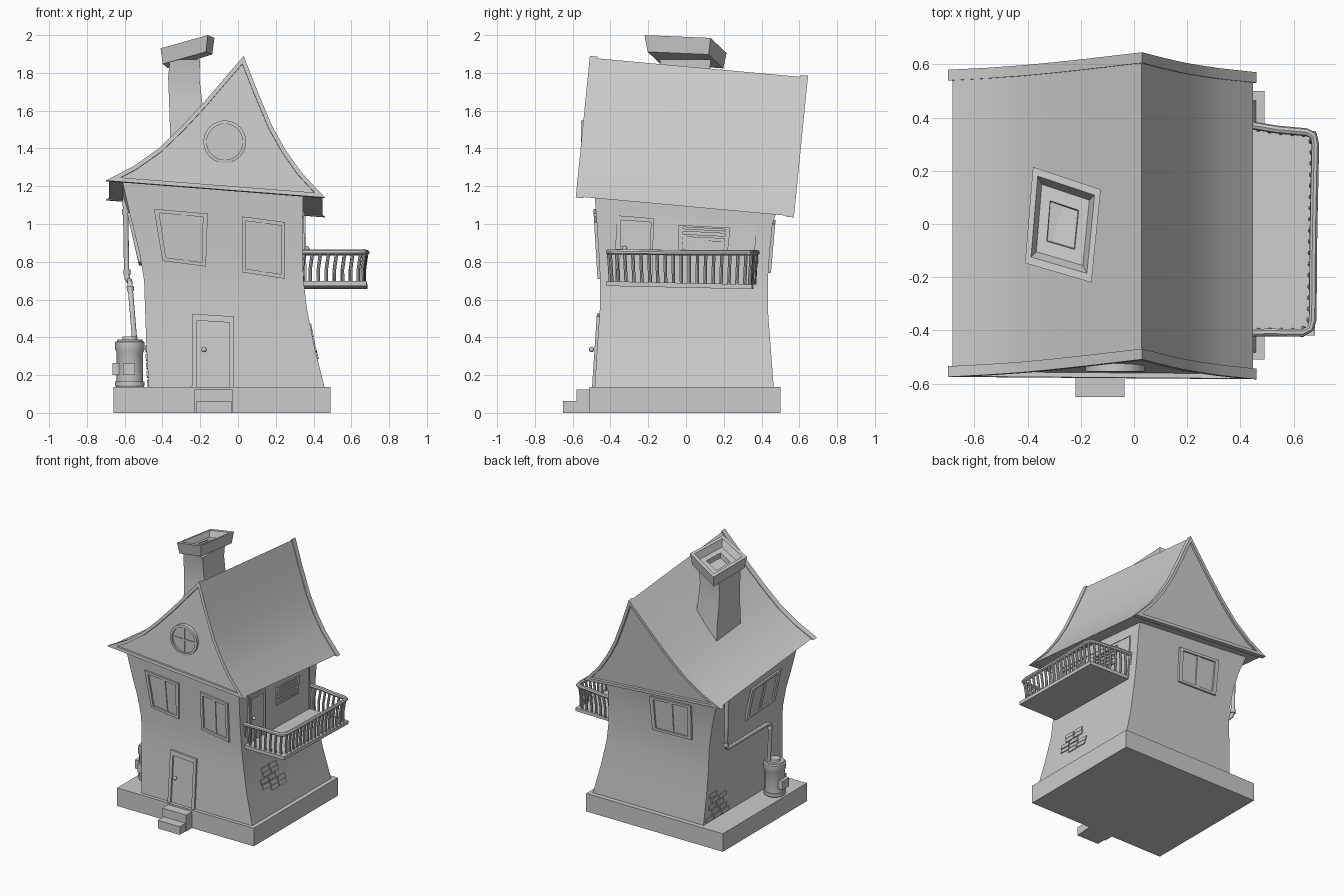
import bpy, bmesh, math
from mathutils import Vector as V

if "Cube" in bpy.data.objects:
    bpy.data.objects.remove(bpy.data.objects["Cube"])


def finish(bm, name, smooth=None):
    bmesh.ops.recalc_face_normals(bm, faces=bm.faces)
    me = bpy.data.meshes.new(name)
    bm.to_mesh(me)
    bm.free()
    ob = bpy.data.objects.new(name, me)
    bpy.context.collection.objects.link(ob)
    if smooth:
        bpy.ops.object.select_all(action='DESELECT')
        ob.select_set(True)
        bpy.context.view_layer.objects.active = ob
        bpy.ops.object.shade_smooth_by_angle(angle=math.radians(smooth))
    return ob


def loft(bm, rings, close=False):
    """Skin equal-length rings; cap the ends, or join last to first."""
    rs = [[bm.verts.new(p) for p in r] for r in rings]
    n = len(rs[0])
    pairs = list(zip(rs, rs[1:])) + ([(rs[-1], rs[0])] if close else [])
    for a, b in pairs:
        for i in range(n):
            j = (i + 1) % n
            bm.faces.new((a[i], a[j], b[j], b[i]))
    if not close:
        bm.faces.new(rs[0][::-1])
        bm.faces.new(rs[-1])


def box(bm, x0, x1, y0, y1, z0, z1):
    loft(bm, [[(x0, y0, z), (x1, y0, z), (x1, y1, z), (x0, y1, z)] for z in (z0, z1)])


def tube(bm, pts, r, n=8):
    pts = [V(p) for p in pts]
    rings, ref = [], None
    for i, p in enumerate(pts):
        t = (pts[min(i + 1, len(pts) - 1)] - pts[max(i - 1, 0)]).normalized()
        if ref is None:
            ref = t.orthogonal()
        ref = (ref - t * ref.dot(t)).normalized()
        s = t.cross(ref)
        rings.append([p + r * (math.cos(a) * ref + math.sin(a) * s)
                      for a in (2 * math.pi * k / n for k in range(n))])
    loft(bm, rings)


def lathe(bm, c, prof, n=20):
    loft(bm, [[(c[0] + r * math.cos(2 * math.pi * k / n), c[1] + r * math.sin(2 * math.pi * k / n), z)
               for k in range(n)] for r, z in prof])


# plinth and steps
bm = bmesh.new()
box(bm, -.66, .49, -.51, .5, 0, .137)
finish(bm, "plinth")
bm = bmesh.new()
box(bm, -.23, -.03, -.58, -.48, 0, .125)
box(bm, -.22, -.035, -.65, -.57, 0, .062)
finish(bm, "front_steps")

# crooked walls: z, x min, x max, y min, y max
LV = [(.13, -.472, .46, -.484, .465), (.35, -.485, .405, -.47, .448), (.55, -.492, .365, -.456, .433),
      (.7, -.497, .347, -.454, .433), (.85, -.522, .342, -.462, .443), (1., -.56, .342, -.472, .458),
      (1.25, -.615, .345, -.485, .482)]


def soffit(x, y):
    return 1.185 - .0776 * (x + .12) - .09 * (y + .55)


bm = bmesh.new()
loft(bm, [[(x, y, soffit(x, y) + .02 if z > 1.2 else z)
           for x, y in ((a, c), (b, c), (b, d), (a, d))] for z, a, b, c, d in LV])
finish(bm, "walls", 30)


def wall(side, u, z, off):
    """Point on a wall at (u, z), pushed outward by off."""
    for p, q in zip(LV, LV[1:]):
        if z <= q[0]:
            break
    k = "LRFB".index(side) + 1
    v = p[k] + (q[k] - p[k]) * (z - p[0]) / (q[0] - p[0]) + (off if k in (2, 4) else -off)
    return V((v, u, z)) if k < 3 else V((u, v, z))


def panel(bm, side, Q, s0, s1, t0, t1, off):
    """Slab over part of the wall quad Q (bl, br, tr, tl)."""
    def at(s, t):
        a, b, c, d = (V(q) for q in Q)
        return a.lerp(b, s).lerp(d.lerp(c, s), t)
    c = [at(s, t) for s, t in ((s0, t0), (s1, t0), (s1, t1), (s0, t1))]
    loft(bm, [[wall(side, p.x, p.y, o) for p in c] for o in (-.03, off)])


def opening(name, side, Q, w=.09, splits=(), slats=0, sill=True, off=.014):
    bm = bmesh.new()
    panel(bm, side, Q, 0, w, 0, 1, off)
    panel(bm, side, Q, 1 - w, 1, 0, 1, off)
    panel(bm, side, Q, w, 1 - w, 1 - w * .8, 1, off)
    if sill:
        panel(bm, side, Q, w, 1 - w, 0, w * .8, off)
    panel(bm, side, Q, w, 1 - w, 0, 1 - w * .8, .002)
    for s in splits:
        panel(bm, side, Q, s - .04, s + .04, w * .8, 1 - w * .8, .009)
    for i in range(slats):
        t = w + (i + .3) * (1 - 2 * w) / slats
        panel(bm, side, Q, w, 1 - w, t, t + .5 * (1 - 2 * w) / slats, .012)
    finish(bm, name)


opening("front_window_left", 'F', [(-.40, .805), (-.17, .775), (-.16, 1.055), (-.445, 1.08)], splits=(.55,))
opening("front_window_right", 'F', [(.02, .745), (.25, .71), (.25, 1.01), (.02, 1.04)], splits=(.5,))
opening("back_window", 'B', [(-.36, .75), (-.03, .74), (-.02, 1.0), (-.37, 1.02)], splits=(.5,))
opening("left_window", 'L', [(-.32, .8), (.02, .78), (.03, 1.03), (-.31, 1.06)], splits=(.5,))
opening("front_door", 'F', [(-.245, .13), (-.02, .13), (-.02, .51), (-.24, .525)], .11, sill=False)
opening("balcony_surround", 'R', [(-.375, .68), (.36, .66), (.37, 1.0), (-.37, 1.065)], .02, sill=False, off=.006)
opening("balcony_door", 'R', [(-.365, .68), (-.18, .68), (-.17, 1.03), (-.36, 1.045)], .08, sill=False)
opening("louvred_window", 'R', [(-.04, .855), (.22, .845), (.235, .98), (-.04, .995)], .09, slats=4)

# door knobs
for name, p in (("front_door_knob", wall('F', -.18, .335, .03)), ("balcony_door_knob", wall('R', -.325, .87, .022))):
    bm = bmesh.new()
    bmesh.ops.create_uvsphere(bm, u_segments=12, v_segments=8, radius=.014)
    bmesh.ops.translate(bm, verts=bm.verts, vec=p)
    finish(bm, name, 60)

# exposed brick patches
for name, side, rows in (
        ("right_bricks", 'R', [(-.2, .29, 2), (-.29, .325, 3), (-.3, .365, 2), (-.26, .405, 2), (-.27, .44, 2)]),
        ("left_bricks", 'L', [(.17, .145, 3), (.2, .19, 2), (.24, .235, 2), (.21, .28, 2), (.33, .325, 1)])):
    bm = bmesh.new()
    for u, z, n in rows:
        for i in range(n):
            a = u + i * .092
            panel(bm, side, [(a, z), (a + .083, z - .004), (a + .083, z + .028), (a, z + .032)], 0, 1, 0, 1, .007)
    finish(bm, name)

# roof: sagging gable profile, swept back and tilted
PROF = [V(p) for p in ((-.70, 1.23), (-.55, 1.308), (-.42, 1.40), (-.3, 1.515), (-.18, 1.645), (-.06, 1.785),
                       (.03, 1.89), (.10, 1.71), (.18, 1.52), (.25, 1.395), (.33, 1.28), (.46, 1.14))]


def inset(d):
    out, n = [], len(PROF)
    for i, p in enumerate(PROF):
        e, f = (p - PROF[i - 1]).normalized(), (PROF[(i + 1) % n] - p).normalized()
        a, b = V((e.y, -e.x)), V((f.y, -f.x))
        m = (a + b).normalized()
        out.append(p + m * d / m.dot(b))
    return out


def roof_ring(d, s):
    return [(p.x, -.585 + (p.y - 1.13) * .1 + s, p.y - .091 * s) for p in inset(d)]


bm = bmesh.new()
loft(bm, [roof_ring(.005, .018), roof_ring(.005, 1.137)])
finish(bm, "roof", 25)
for name, s in (("front_gable_trim", 0), ("back_gable_trim", 1.115)):
    bm = bmesh.new()
    loft(bm, [roof_ring(0, s), roof_ring(0, s + .04), roof_ring(.022, s + .04), roof_ring(.022, s)], True)
    finish(bm, name, 25)

# round attic window with cross bars
bm = bmesh.new()
C = (-.07, 1.435)


def disc(r, y, n=32):
    return [(C[0] + r * math.cos(2 * math.pi * k / n), y, C[1] + r * math.sin(2 * math.pi * k / n)) for k in range(n)]


loft(bm, [disc(.113, -.5), disc(.113, -.555), disc(.095, -.557), disc(.095, -.5)], True)
loft(bm, [disc(.1, -.49), disc(.1, -.545)])
box(bm, C[0] - .1, C[0] + .1, -.551, -.52, C[1] - .007, C[1] + .007)
box(bm, C[0] - .007, C[0] + .007, -.551, -.52, C[1] - .1, C[1] + .1)
finish(bm, "round_window", 30)

# chimney: bent shaft and a twisted, hollow cap
bm = bmesh.new()
loft(bm, [[(a, c, z), (b, c, z), (b, d, z), (a, d, z)] for z, a, b, c, d in
          ((1.3, -.36, -.165, -.15, .15), (1.5, -.36, -.175, -.14, .14), (1.65, -.365, -.19, -.125, .125),
           (1.78, -.37, -.205, -.125, .125), (1.87, -.36, -.2, -.14, .13))])
finish(bm, "chimney_shaft", 30)
CAP = [V(p) for p in ((-.42, -.147, 1.93), (-.17, -.22, 2.0), (-.135, .13, 1.985), (-.39, .215, 1.905))]
MID = sum(CAP, V()) / 4


def cap(k, dz):
    return [MID + (p - MID) * k + V((.01, 0, dz)) for p in CAP]


bm = bmesh.new()
loft(bm, [cap(.6, -.085), cap(.92, -.085), cap(1, 0), cap(.84, 0), cap(.7, -.045), cap(.42, -.045), cap(.4, -.08)])
finish(bm, "chimney_cap")

# balcony floor
bm = bmesh.new()
loft(bm, [[(.3, -.42, .672 + h), (.68, -.42, .672 + h), (.685, .35, .655 + h), (.3, .36, .655 + h)] for h in (0, .025)])
finish(bm, "balcony_floor")

# balcony rail and balusters
RAIL = [V(p) for p in ((.33, .375, .848), (.45, .37, .848), (.54, .355, .848), (.65, .345, .848), (.675, .333, .848),
                       (.682, .3, .848), (.675, -.03, .848), (.672, -.36, .852), (.664, -.393, .852),
                       (.635, -.41, .852), (.52, -.408, .852), (.33, -.41, .852))]
bm = bmesh.new()
tube(bm, RAIL, .015)
finish(bm, "balcony_rail", 40)


def along(d):
    for a, b in zip(RAIL, RAIL[1:]):
        L = (b - a).length
        if d <= L:
            return a.lerp(b, d / L)
        d -= L
    return RAIL[-1]


bm = bmesh.new()
total = sum((b - a).length for a, b in zip(RAIL, RAIL[1:]))
for i in range(33):
    p = along((i + .5) * total / 33)
    q = V((p.x - .012, p.y * .975, .68))
    m = p.lerp(q, .55) - V((.006, 0, 0))
    tube(bm, [q, m, p], .009, 8)
finish(bm, "balusters", 40)

# rain barrel with hoops, lid and front box
bm = bmesh.new()
B = (-.572, -.25)
lathe(bm, B, [(.068, .13), (.078, .145), (.078, .165), (.07, .165), (.07, .32), (.078, .335), (.078, .375),
              (.068, .38), (.066, .388), (.04, .388), (.038, .405), (.03, .405)])
finish(bm, "rain_barrel", 30)
bm = bmesh.new()
box(bm, -.665, -.6, -.29, -.21, .2, .265)
box(bm, -.61, -.545, -.335, -.3, .2, .265)
finish(bm, "barrel_boxes")

# drain pipe with joint collars
bm = bmesh.new()
tube(bm, [(-.6, .36, 1.18), (-.595, .36, 1.06), (-.592, .36, .9), (-.59, .36, .74), (-.586, .345, .71),
          (-.58, .32, .7), (-.575, -.15, .7), (-.572, -.185, .69), (-.57, -.2, .66), (-.547, -.215, .38)], .014, 10)
for p, q in (((-.595, .36, 1.08), (-.595, .36, 1.05)), ((-.588, .36, .76), (-.588, .36, .73)),
             ((-.571, -.2, .67), (-.569, -.2, .645))):
    tube(bm, [p, q], .019, 10)
finish(bm, "drain_pipe", 40)
